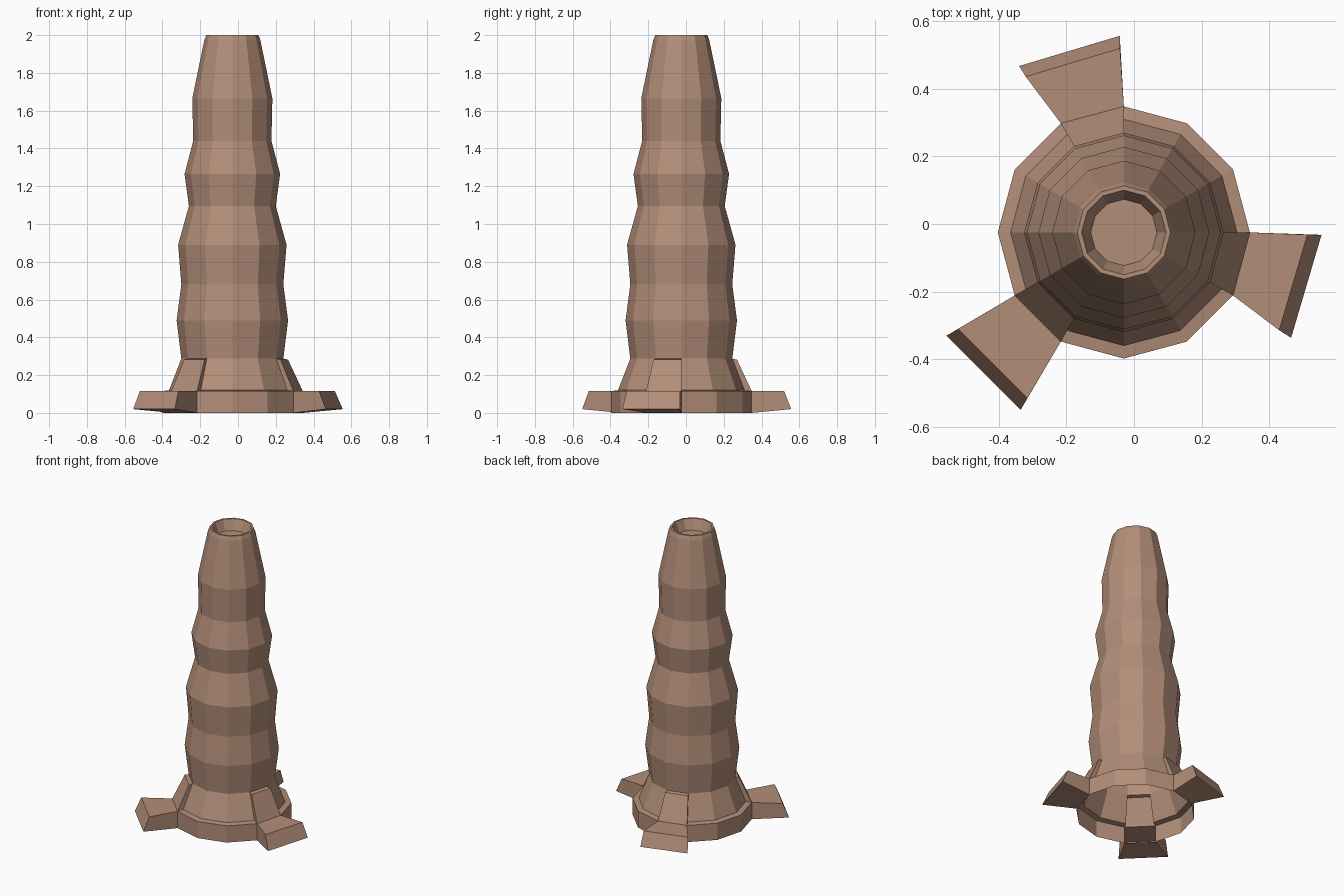
import bpy
from math import cos, sin, radians
from mathutils import Vector

if "Cube" in bpy.data.objects:
    bpy.data.objects.remove(bpy.data.objects["Cube"])

CX, CY, SIDES = -0.03, -0.025, 12

bark = bpy.data.materials.new("bark_brown")
bark.diffuse_color = (0.45, 0.27, 0.19, 1)
bark.use_nodes = True
bark.node_tree.nodes["Principled BSDF"].inputs["Base Color"].default_value = bark.diffuse_color


def polar(deg, r, z):
    a = radians(deg)
    return Vector((CX + r * cos(a), CY + r * sin(a), z))


def make(name, verts, faces):
    mesh = bpy.data.meshes.new(name)
    mesh.from_pydata(verts, [], faces)
    mesh.materials.append(bark)
    obj = bpy.data.objects.new(name, mesh)
    bpy.context.collection.objects.link(obj)
    return obj


# Trunk: open-bottomed shell with a base rim, bulges and a recessed top
profile = [(0.373, 0), (0.373, 0.115), (0.335, 0.12), (0.27, 0.287),
           (0.295, 0.49), (0.27, 0.68), (0.287, 0.89), (0.23, 1.095),
           (0.253, 1.265), (0.207, 1.44), (0.212, 1.665), (0.148, 1.975),
           (0.138, 2.0), (0.125, 2.0), (0.098, 1.93)]
LEG_SECTORS = (3, 7, 11)
verts = [polar(i * 360 / SIDES, r, z) for r, z in profile for i in range(SIDES)]
faces = []
for k in range(len(profile) - 1):
    for i in range(SIDES):
        if k < 3 and i in LEG_SECTORS:
            continue  # root legs open out of these sectors
        j = (i + 1) % SIDES
        faces.append((k * SIDES + i, k * SIDES + j,
                      (k + 1) * SIDES + j, (k + 1) * SIDES + i))
last = (len(profile) - 1) * SIDES
faces.append(tuple(range(last, last + SIDES)))
make("trunk", verts, faces)


# Root legs: sloped buttress against the trunk, then a flared flat foot
def root_leg(name, start, a0, a1, r_top, r_bottom):
    verts = []
    for t, end in ((start, a0), (start + 30, a1)):
        verts += [polar(t, 0.27, 0.287), polar(t, 0.295, 0.282),
                  polar(t, 0.373, 0.115), polar(end, r_top, 0.115),
                  polar(end, r_bottom, 0.02), polar(t, 0.373, 0),
                  polar(t, 0.335, 0.12)]
    faces = [(i, i + 1, i + 8, i + 7) for i in range(5)]
    faces += [(5, 4, 3, 2), (9, 10, 11, 12), (6, 2, 1, 0), (7, 8, 9, 13)]
    make(name, verts, faces)


root_leg("back_root", 90, 91.2, 122.2, 0.545, 0.582)
root_leg("left_root", 210, 210.2, 239.8, 0.567, 0.607)
root_leg("right_root", 330, 327.8, 359.3, 0.543, 0.585)
